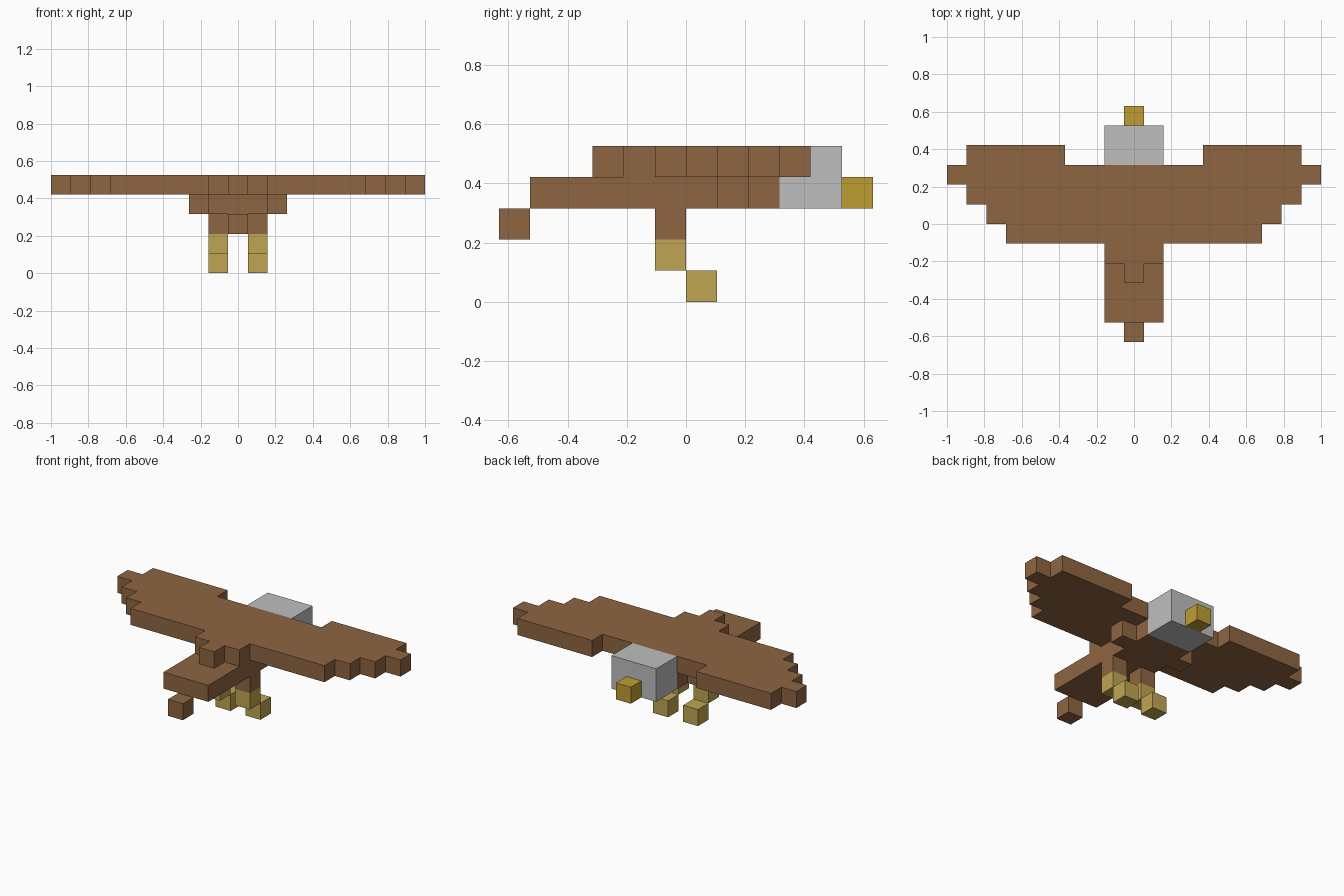
import bpy
import bmesh

cube = bpy.data.objects.get("Cube")
if cube:
    bpy.data.objects.remove(cube, do_unlink=True)

U = 2 / 19  # size of one block


def srgb(*rgb):
    return tuple(((c / 255 + 0.055) / 1.055) ** 2.4 for c in rgb) + (1.0,)


def material(name, color):
    mat = bpy.data.materials.new(name)
    mat.use_nodes = True
    mat.diffuse_color = color
    bsdf = mat.node_tree.nodes["Principled BSDF"]
    bsdf.inputs["Base Color"].default_value = color
    bsdf.inputs["Roughness"].default_value = 0.8
    return mat


brown = material("feather brown", srgb(143, 101, 66))
grey = material("head grey", srgb(191, 191, 191))
gold = material("beak gold", srgb(191, 158, 51))
tan = material("leg tan", srgb(191, 166, 82))


def slab(name, outline, z0, z1, mat):
    """Extrude a plan outline, given in blocks, from z0 up to z1."""
    bm = bmesh.new()
    face = bm.faces.new([bm.verts.new((x * U, y * U, z0 * U)) for x, y in outline])
    top = bmesh.ops.extrude_face_region(bm, geom=[face])["geom"]
    bmesh.ops.translate(bm, vec=(0, 0, (z1 - z0) * U),
                        verts=[v for v in top if isinstance(v, bmesh.types.BMVert)])
    bmesh.ops.recalc_face_normals(bm, faces=bm.faces)
    mesh = bpy.data.meshes.new(name)
    bm.to_mesh(mesh)
    bm.free()
    mesh.materials.append(mat)
    obj = bpy.data.objects.new(name, mesh)
    bpy.context.collection.objects.link(obj)
    return obj


def mirrored(half):
    """Complete a right-hand outline with its mirror image."""
    return half + [(-x, y) for x, y in reversed(half)]


def box(name, x0, x1, y0, y1, z0, z1, mat):
    return slab(name, [(x0, y0), (x1, y0), (x1, y1), (x0, y1)], z0, z1, mat)


# Spread wings with stepped feather tips
slab("wings", mirrored([(6.5, -1), (6.5, 0), (7.5, 0), (7.5, 1), (8.5, 1), (8.5, 2),
                        (9.5, 2), (9.5, 3), (8.5, 3), (8.5, 4), (3.5, 4), (3.5, 3)]),
     4, 5, brown)

# Raised back tapering towards the tail
slab("back_ridge", mirrored([(0.5, -3), (0.5, -2), (1.5, -2), (1.5, -1)]), 4, 5, brown)

# Body with shoulder blocks, then the tail
slab("body", mirrored([(1.5, -1), (1.5, 1), (2.5, 1), (2.5, 2), (1.5, 2), (1.5, 3)]),
     3, 4, brown)
box("tail", -1.5, 1.5, -5, -1, 3, 4, brown)
box("tail_tip", -0.5, 0.5, -6, -5, 2, 3, brown)

# Head and beak
box("head", -1.5, 1.5, 3, 5, 3, 5, grey)
box("beak", -0.5, 0.5, 5, 6, 3, 4, gold)

# Legs: feathered thigh, bare shin and forward foot on each side
for side, x in (("left", 0.5), ("right", -1.5)):
    box(side + "_thigh", x, x + 1, -1, 0, 2, 3, brown)
    box(side + "_shin", x, x + 1, -1, 0, 1, 2, tan)
    box(side + "_foot", x, x + 1, 0, 1, 0, 1, tan)
